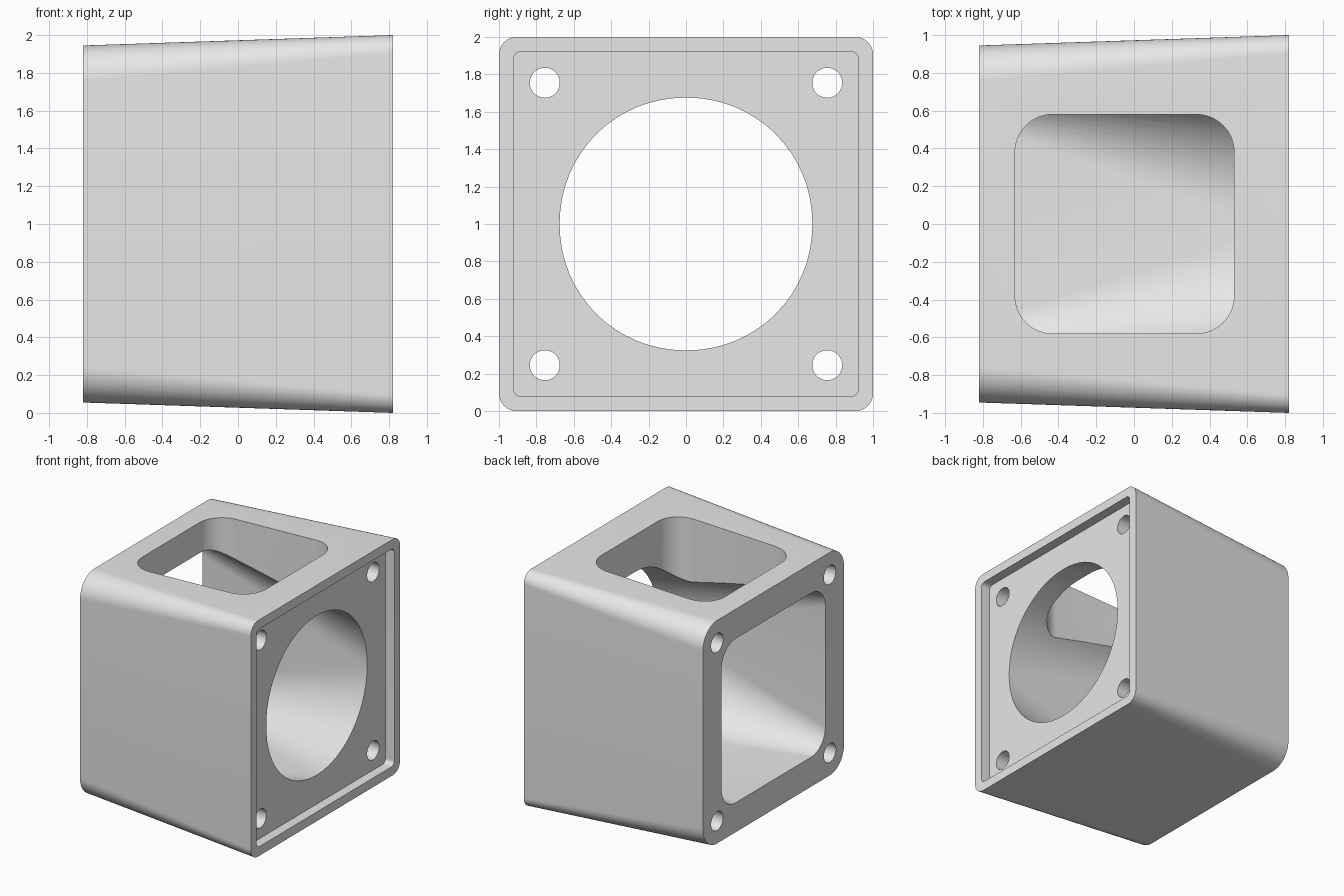
import bpy, bmesh, math
from mathutils import Vector

if "Cube" in bpy.data.objects:
    bpy.data.objects.remove(bpy.data.objects["Cube"])

STEPS = 16  # segments per rounded corner


def ring(hu, hv, r):
    """Rounded rectangle outline; becomes a circle when r is close to the half size."""
    pts = []
    for k, (su, sv) in enumerate(((1, 1), (-1, 1), (-1, -1), (1, -1))):
        for i in range(STEPS + 1):
            a = math.pi / 2 * (k + i / STEPS)
            pts.append((su * (hu - r) + r * math.cos(a), sv * (hv - r) + r * math.sin(a)))
    return pts


def loft(name, sections, place):
    """Solid through rounded rectangles (position, half size, corner radius)."""
    bm = bmesh.new()
    rings = [[bm.verts.new(place(u, v, w)) for u, v in ring(h, h, r)] for w, h, r in sections]
    n = len(rings[0])
    for a, b in zip(rings, rings[1:]):
        for i in range(n):
            j = (i + 1) % n
            bm.faces.new((a[i], a[j], b[j], b[i]))
    bm.faces.new(rings[0])
    bm.faces.new(rings[-1])
    bmesh.ops.recalc_face_normals(bm, faces=bm.faces)
    me = bpy.data.meshes.new(name)
    bm.to_mesh(me)
    bm.free()
    ob = bpy.data.objects.new(name, me)
    bpy.context.collection.objects.link(ob)
    return ob


def along_x(y=0, z=1):
    return lambda u, v, w: Vector((w, y + u, z + v))


# Tapered outer body
body = loft("housing_body", [(-0.82, 0.945, 0.19), (0.82, 1.0, 0.095)], along_x())
grey = bpy.data.materials.new("light grey")
grey.diffuse_color = (0.8, 0.8, 0.8, 1)
grey.use_nodes = True
grey.node_tree.nodes["Principled BSDF"].inputs["Base Color"].default_value = grey.diffuse_color
body.data.materials.append(grey)

cutters = [
    # Shallow recess on the right face
    loft("recess_cutter", [(0.738, 0.922, 0.04), (0.95, 0.922, 0.04)], along_x()),
    # Bore blending from a round right end to a rounded square left end
    loft("bore_cutter", [(-0.84, 0.695, 0.18), (0.76, 0.675, 0.674)], along_x()),
    # Window in the top, down into the bore
    loft("window_cutter", [(1.0, 0.58, 0.2), (2.2, 0.58, 0.2)],
         lambda u, v, w: Vector((u - 0.05, v, w))),
]
# Corner screw holes
for sy in (-1, 1):
    for sz in (-1, 1):
        cutters.append(loft("screw_hole_cutter", [(-1, 0.08, 0.0798), (1, 0.08, 0.0798)],
                            along_x(sy * 0.755, 1 + sz * 0.755)))

bpy.context.view_layer.objects.active = body
body.select_set(True)
for c in cutters:
    c.hide_render = True
    mod = body.modifiers.new("cut", 'BOOLEAN')
    mod.operation = 'DIFFERENCE'
    mod.solver = 'EXACT'
    mod.object = c
    bpy.ops.object.modifier_apply(modifier=mod.name)
for c in cutters:
    bpy.data.objects.remove(c)

# Keep one flat material and smooth the rounded surfaces
for p in body.data.polygons:
    p.material_index = 0
bpy.ops.object.shade_smooth_by_angle(angle=math.radians(30))
